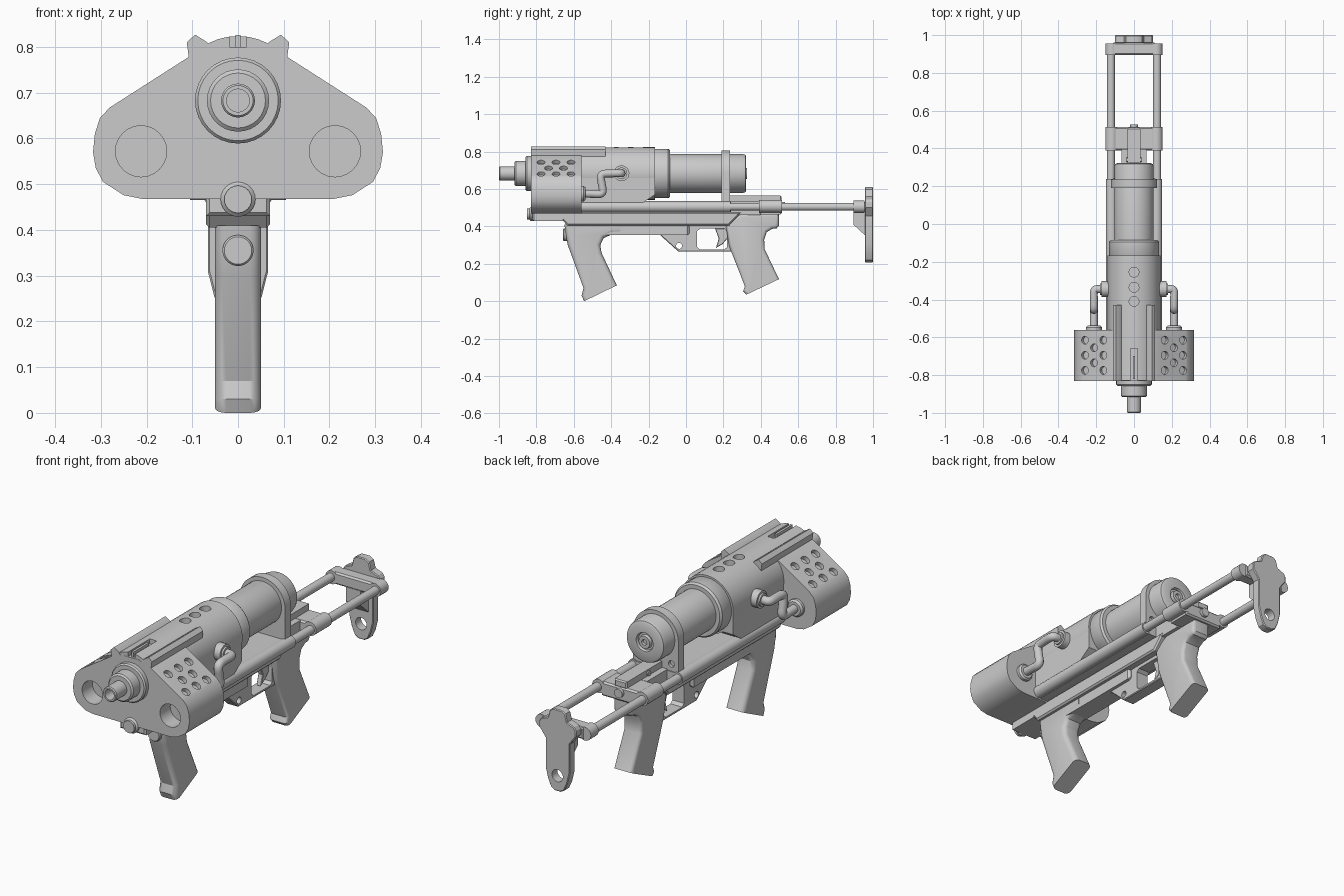
import bpy, bmesh
from math import sin, cos, pi, radians, atan2
from mathutils import Vector, Matrix

CZ = 0.683  # height of the main barrel axis


def finish(name, bm, smooth=True):
    bmesh.ops.recalc_face_normals(bm, faces=bm.faces[:])
    me = bpy.data.meshes.new(name)
    bm.to_mesh(me)
    bm.free()
    ob = bpy.data.objects.new(name, me)
    bpy.context.collection.objects.link(ob)
    activate(ob)
    if smooth:
        bpy.ops.object.shade_smooth_by_angle(angle=radians(32))
    return ob


def activate(ob):
    bpy.ops.object.select_all(action='DESELECT')
    ob.select_set(True)
    bpy.context.view_layer.objects.active = ob


def prism(name, pts, axis, a, b, bevel=0, segs=2, skip=()):
    """Extrude a profile along y (pts are x,z) or along x (pts are y,z)."""
    bm = bmesh.new()
    put = (lambda p, t: (p[0], t, p[1])) if axis == 'y' else (lambda p, t: (t, p[0], p[1]))
    rings = [[bm.verts.new(put(p, t)) for p in pts] for t in (a, b)]
    n = len(pts)
    for i in range(n):
        j = (i + 1) % n
        bm.faces.new((rings[0][i], rings[0][j], rings[1][j], rings[1][i]))
    bm.faces.new(rings[0])
    bm.faces.new(rings[1])
    if bevel:
        bmesh.ops.recalc_face_normals(bm, faces=bm.faces[:])
        es = [bm.edges.get((r[i], r[(i + 1) % n])) for r in rings for i in range(n) if i not in skip]
        bmesh.ops.bevel(bm, geom=es, offset=bevel, segments=segs, profile=0.5,
                        affect='EDGES', clamp_overlap=True)
    return finish(name, bm)


def box(name, x0, x1, y0, y1, z0, z1, bevel=0):
    return prism(name, [(x0, z0), (x1, z0), (x1, z1), (x0, z1)], 'y', y0, y1, bevel, 1)


def lathe(name, prof, x=0, z=CZ, n=32):
    """Revolve (y, radius) points about an axis parallel to y."""
    bm = bmesh.new()
    rings = [[bm.verts.new((x + r * cos(2 * pi * i / n), y, z + r * sin(2 * pi * i / n)))
              for i in range(n)] for y, r in prof]
    for p, q in zip(rings, rings[1:]):
        for i in range(n):
            j = (i + 1) % n
            bm.faces.new((p[i], p[j], q[j], q[i]))
    bm.faces.new(rings[0])
    bm.faces.new(rings[-1])
    return finish(name, bm)


def cylinders(name, specs, n=20):
    """One object from (centre, direction, radius, length) cylinders."""
    bm = bmesh.new()
    for c, d, r, l in specs:
        m = Matrix.Translation(c) @ Vector(d).to_track_quat('Z', 'Y').to_matrix().to_4x4()
        bmesh.ops.create_cone(bm, cap_ends=True, segments=n, radius1=r, radius2=r, depth=l, matrix=m)
    return finish(name, bm)


def cut(ob, cutter):
    cutter.hide_render = True
    m = ob.modifiers.new('cut', 'BOOLEAN')
    m.operation, m.solver, m.object = 'DIFFERENCE', 'EXACT', cutter
    activate(ob)
    bpy.ops.object.modifier_apply(modifier='cut')
    bpy.data.objects.remove(cutter)
    bpy.ops.object.shade_smooth_by_angle(angle=radians(32))


def mirrored(half):
    return half + [(-x, z) for x, z in reversed(half)]


# Front shroud with two side pods, vent holes and bores
pod = prism('front_shroud', mirrored([(0.04, 0.80), (0.105, 0.78), (0.28, 0.668), (0.302, 0.645),
            (0.313, 0.61), (0.317, 0.57), (0.311, 0.535), (0.295, 0.505), (0.25, 0.476), (0.21, 0.468)]),
            'y', -0.83, -0.56)
holes = []
for s in (-1, 1):
    holes.append(((s * 0.212, -0.83, 0.572), (0, 1, 0), 0.056, 0.16))
    for x, ys in ((0.163, (-0.775, -0.695, -0.615)), (0.212, (-0.735, -0.655)), (0.26, (-0.775, -0.695, -0.615))):
        holes += [((s * x, y, 0.78 - (x - 0.105) * 0.64), (s * 0.54, 0, 0.84), 0.021, 0.04) for y in ys]
cut(pod, cylinders('shroud_cutter', holes, 24))

# Main barrel housing with top ports and sight slot
body = lathe('barrel_housing', [(-0.829, 0.141), (-0.166, 0.141)], n=40)
cut(body, cylinders('port_cutter', [((0, y, 0.82), (0, 0, 1), 0.026, 0.05) for y in (-0.41, -0.335, -0.255)]))
cut(body, box('slot_cutter', -0.019, 0.019, -0.9, -0.66, 0.80, 0.9))
prism('housing_skirt', [(-0.565, CZ), (-0.166, CZ), (-0.166, 0.57), (-0.24, 0.52), (-0.565, 0.52)], 'x', -0.139, 0.139)
box('front_sight', -0.006, 0.006, -0.82, -0.70, 0.79, 0.826)
for s in (-1, 1):
    prism('top_rail', [(s * x, z) for x, z in ((0.055, 0.79), (0.068, 0.811), (0.094, 0.827),
          (0.112, 0.81), (0.106, 0.765))], 'y', -0.83, -0.43)

# Stepped muzzle with bore
lathe('muzzle', [(-0.82, 0.094), (-0.85, 0.094), (-0.857, 0.088), (-0.857, 0.068), (-0.91, 0.068), (-0.917, 0.06),
                 (-0.917, 0.037), (-0.995, 0.037), (-1.0, 0.033), (-1.0, 0.025), (-0.93, 0.025)])

# Rear collar and gas bottle
lathe('rear_collar', [(-0.18, 0.125), (-0.166, 0.132), (-0.095, 0.132), (-0.085, 0.124), (-0.085, 0.1)], n=40)
lathe('rear_bottle', [(-0.1, 0.104), (0.305, 0.104), (0.317, 0.1), (0.322, 0.09), (0.322, 0.046), (0.31, 0.042),
                      (0.31, 0.033), (0.325, 0.03), (0.325, 0.014), (0.315, 0.012)], n=40)
arc = [(0.123 * cos(pi * i / 20), CZ + 0.123 * sin(pi * i / 20)) for i in range(21)]
clamp = prism('bottle_clamp', arc + [(-0.123, 0.5), (0.123, 0.5)], 'y', 0.19, 0.235)
cut(clamp, cylinders('clamp_cutter', [((s * 0.085, 0.235, 0.565), (0, 1, 0), 0.016, 0.03) for s in (-1, 1)]))

# Side pipes, fittings and telescoping stock tubes
for s in (-1, 1):
    cu = bpy.data.curves.new('gas_pipe', 'CURVE')
    cu.dimensions, cu.bevel_depth, cu.bevel_resolution = '3D', 0.021, 4
    path = [(0.212, -0.56, 0.575), (0.212, -0.51, 0.575), (0.212, -0.44, 0.57), (0.212, -0.45, 0.625),
            (0.212, -0.46, 0.68), (0.212, -0.41, 0.684), (0.214, -0.345, 0.684), (0.185, -0.345, 0.684),
            (0.13, -0.345, 0.684)]
    sp = cu.splines.new('NURBS')
    sp.points.add(len(path) - 1)
    for p, (x, y, z) in zip(sp.points, path):
        p.co = (s * x, y, z, 1)
    sp.order_u, sp.use_endpoint_u, sp.resolution_u = 3, True, 5
    ob = bpy.data.objects.new('gas_pipe', cu)
    bpy.context.collection.objects.link(ob)
    activate(ob)
    bpy.ops.object.convert(target='MESH')
    bpy.ops.object.shade_smooth_by_angle(angle=radians(40))
    lathe('pod_fitting', [(-0.57, 0.042), (-0.547, 0.042), (-0.538, 0.034), (-0.538, 0.02)], s * 0.212, 0.575, 24)
    cylinders('pipe_collar', [((s * 0.152, -0.345, 0.684), (1, 0, 0), 0.042, 0.04),
                              ((s * 0.172, -0.345, 0.684), (1, 0, 0), 0.031, 0.018)], 24)
    lathe('outer_stock_tube', [(-0.57, 0.03), (0.238, 0.03)], s * 0.119, 0.505, 24)
    lathe('inner_stock_tube', [(0.2, 0.021), (0.93, 0.021)], s * 0.122, 0.505, 20)
    lathe('bracket_sleeve', [(0.39, 0.034), (0.513, 0.034)], s * 0.118, 0.508, 20)
    lathe('butt_sleeve', [(0.895, 0.033), (0.955, 0.033)], s * 0.118, 0.505, 20)

# Tray and stock bracket
box('tray', -0.11, 0.11, -0.57, 0.24, 0.475, 0.53)
box('stock_bracket', -0.105, 0.105, 0.39, 0.513, 0.465, 0.535, 0.008)
box('bracket_block', -0.065, 0.065, 0.22, 0.40, 0.46, 0.535, 0.005)
box('bracket_ridge', -0.034, 0.034, 0.23, 0.51, 0.53, 0.566, 0.006)
cylinders('bracket_screws', [((0, 0.34, 0.547), (1, 0, 0), 0.013, 0.08), ((0, 0.513, 0.508), (0, 1, 0), 0.022, 0.03)])

# Butt stock
box('butt_crossbar', -0.115, 0.115, 0.895, 0.96, 0.475, 0.535, 0.008)
prism('butt_gusset', [(0.895, 0.48), (0.895, 0.41), (0.96, 0.35), (0.96, 0.48)], 'x', -0.04, 0.04)
plate = prism('butt_plate', mirrored([(0.022, 0.61), (0.042, 0.598), (0.052, 0.56), (0.09, 0.545), (0.1, 0.53),
              (0.1, 0.5), (0.066, 0.455), (0.066, 0.31), (0.052, 0.255), (0.036, 0.22), (0.016, 0.208)]),
              'y', 0.957, 1.0, 0.004, 1)
cut(plate, cylinders('butt_cutter', [((0, 0.98, 0.285), (0, 1, 0), 0.03, 0.2)], 24))

# Receiver, lower rail and front plugs
prism('receiver', [(-0.70, 0.478), (-0.635, 0.405), (0.23, 0.405), (0.30, 0.478)], 'x', -0.07, 0.07, 0.008, 1)
box('front_receiver', -0.07, 0.07, -0.82, -0.65, 0.43, 0.48, 0.008)
lathe('front_plug', [(-0.60, 0.038), (-0.83, 0.038), (-0.838, 0.03), (-0.85, 0.03)], 0, 0.467, 24)
box('lower_rail', -0.048, 0.048, -0.62, 0.02, 0.353, 0.41, 0.012)
lathe('rail_plug', [(-0.60, 0.034), (-0.653, 0.034), (-0.658, 0.03)], 0, 0.355, 24)

# Trigger guard with opening and trigger
guard = prism('trigger_guard', [(-0.14, 0.355), (-0.04, 0.265), (0.27, 0.265), (0.27, 0.41), (-0.14, 0.41)],
              'x', -0.032, 0.032, 0.004, 1)
cut(guard, prism('guard_cutter', [(0.06, 0.29), (0.075, 0.277), (0.205, 0.277), (0.22, 0.29), (0.22, 0.375),
                                  (0.205, 0.388), (0.075, 0.388), (0.06, 0.375)], 'x', -0.1, 0.1))
cut(guard, cylinders('pin_cutter', [((-0.037, 0, 0.296), (0, 0, 1), 0.001, 0.001),
                                    ((0, -0.037, 0.296), (1, 0, 0), 0.016, 0.2)]))
prism('trigger', [(0.225, 0.39), (0.155, 0.39), (0.175, 0.335), (0.16, 0.285), (0.195, 0.305), (0.225, 0.34)],
      'x', -0.013, 0.013, 0.003, 1)

# Pistol grips, flat-bottomed with rounded sides
prism('front_grip', [(-0.65, 0.41), (-0.642, 0.35), (-0.632, 0.30), (-0.548, 0.07), (-0.558, 0.03), (-0.545, 0.0),
                     (-0.37, 0.085), (-0.452, 0.26), (-0.458, 0.30), (-0.44, 0.338), (-0.40, 0.356), (-0.35, 0.36),
                     (-0.35, 0.41)], 'x', -0.05, 0.05, 0.024, 4, (5, 11, 12))
prism('rear_grip', [(0.21, 0.42), (0.23, 0.30), (0.24, 0.27), (0.315, 0.08), (0.305, 0.053), (0.322, 0.035),
                    (0.497, 0.118), (0.42, 0.28), (0.418, 0.33), (0.432, 0.37), (0.46, 0.387), (0.485, 0.39),
                    (0.497, 0.405), (0.497, 0.468), (0.29, 0.468)], 'x', -0.05, 0.05, 0.018, 4, (5,))
